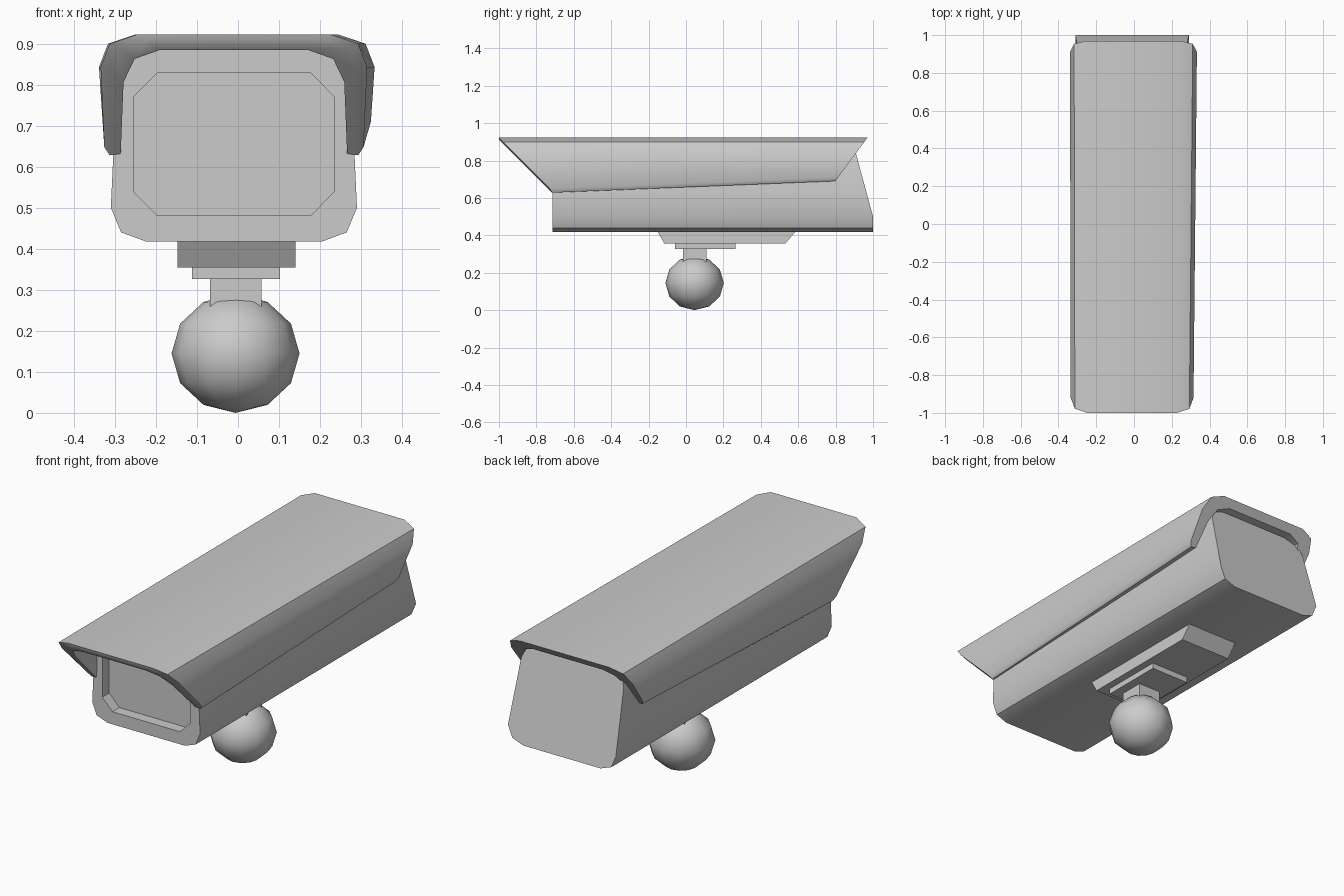
import bpy, bmesh

if "Cube" in bpy.data.objects:
    bpy.data.objects.remove(bpy.data.objects["Cube"])

CX = -0.01  # the camera sits slightly left of centre


def make(name, verts, faces, angle=0.7):
    me = bpy.data.meshes.new(name)
    me.from_pydata(verts, [], faces)
    bm = bmesh.new()
    bm.from_mesh(me)
    bmesh.ops.recalc_face_normals(bm, faces=bm.faces)
    bm.to_mesh(me)
    bm.free()
    ob = bpy.data.objects.new(name, me)
    bpy.context.collection.objects.link(ob)
    smooth(ob, angle)
    return ob


def smooth(ob, angle):
    bpy.ops.object.select_all(action='DESELECT')
    bpy.context.view_layer.objects.active = ob
    ob.select_set(True)
    if angle:
        bpy.ops.object.shade_smooth_by_angle(angle=angle)


def mirrored(half):
    """Left-to-right profile from (half width, z) points."""
    return [(-x, z) for x, z in half] + [(x, z) for x, z in reversed(half)]


def prism(name, profile, y0, y1, angle=0.7):
    """Extrude a closed xz profile; y0 and y1 are functions of z."""
    n = len(profile)
    verts = [(CX + x, f(z), z) for f in (y0, y1) for x, z in profile]
    faces = [(i, (i + 1) % n, n + (i + 1) % n, n + i) for i in range(n)]
    faces += [tuple(range(n)), tuple(range(n, 2 * n))]
    return make(name, verts, faces, angle)


def block(name, x0, x1, z0, z1, top, bottom):
    """Box with separate y ranges at the top and bottom."""
    verts = [(x, y, z) for z, ys in ((z0, bottom), (z1, top)) for x, y in
             ((x0, ys[0]), (x1, ys[0]), (x1, ys[1]), (x0, ys[1]))]
    faces = [(0, 1, 2, 3), (4, 5, 6, 7)]
    faces += [(i, (i + 1) % 4, 4 + (i + 1) % 4, 4 + i) for i in range(4)]
    return make(name, verts, faces, 0)


# Housing with a rear face that leans forward
body = prism("housing",
             mirrored([(.215, .418), (.275, .44), (.30, .50), (.294, .63),
                       (.285, .81), (.26, .875), (.19, .895)]),
             lambda z: -.715, lambda z: 1.0)
bm = bmesh.new()
bm.from_mesh(body.data)
for v in bm.verts:
    if v.co.y > 0:
        v.co.y = min(1.0, 1.0 - .27 * (v.co.z - .5))
bm.to_mesh(body.data)
bm.free()

# Recessed front window
cutter = prism("window_cutter",
               mirrored([(.187, .481), (.244, .539), (.244, .771), (.187, .829)]),
               lambda z: -.9, lambda z: -.66, 0)
cutter.hide_render = True
mod = body.modifiers.new("window", 'BOOLEAN')
mod.object = cutter
mod.solver = 'EXACT'
bpy.context.view_layer.objects.active = body
bpy.ops.object.modifier_apply(modifier=mod.name)
bpy.data.objects.remove(cutter)
smooth(body, 0.7)

# Sun hood: inner, rim and outer loops at the slanted front and rear
inner = [(.276, .632), (.269, .807), (.242, .863), (.18, .885)]
rim = [(.303, .628), (.303, .834), (.28, .89), (.215, .912)]
outer = [(.316, .648), (.325, .843), (.303, .90), (.238, .922)]


def hood_loop(half, back):
    pts = [(x + .011 * back, z) for x, z in half]
    if back:
        pts[0] = (pts[0][0], pts[0][1] + .062)
    cx = -.003 if back else CX
    shift = 0 if half is not outer else .01
    out = []
    for x, z in mirrored(pts):
        y = .97 - .74 * (.922 - z) if back else -1.0 + (.912 + shift - z)
        out.append((cx + x, y, z))
    return out


loops = [hood_loop(h, b) for h, b in ((inner, 0), (rim, 0), (outer, 0),
                                      (outer, 1), (rim, 1), (inner, 1))]
n = 8
verts = [p for lp in loops for p in lp]
faces = []
for k in range(6):
    a, b = k * n, ((k + 1) % 6) * n
    faces += [(a + i, a + i + 1, b + i + 1, b + i) for i in range(n - 1)]
for e in (0, n - 1):
    faces += [tuple(k * n + e for k in q) for q in ((2, 3, 4, 1), (1, 4, 5, 0))]
make("sun_hood", verts, faces, 0.75)

# Mount: base plate, swivel plate, neck and ball
block("mount_plate", -.148, .14, .355, .425, (-.155, .59), (-.115, .53))
block("swivel_plate", -.112, .103, .326, .36, (-.06, .265), (-.06, .265))
block("neck", -.068, .057, .24, .33, (-.015, .11), (-.015, .11))
bpy.ops.mesh.primitive_uv_sphere_add(segments=12, ring_count=6, radius=.156,
                                     location=(-.006, .046, .145))
ball = bpy.context.object
ball.name = "ball_joint"
ball.scale.z = .145 / .156
bpy.ops.object.transform_apply(location=False, rotation=False, scale=True)
smooth(ball, 1.0)
